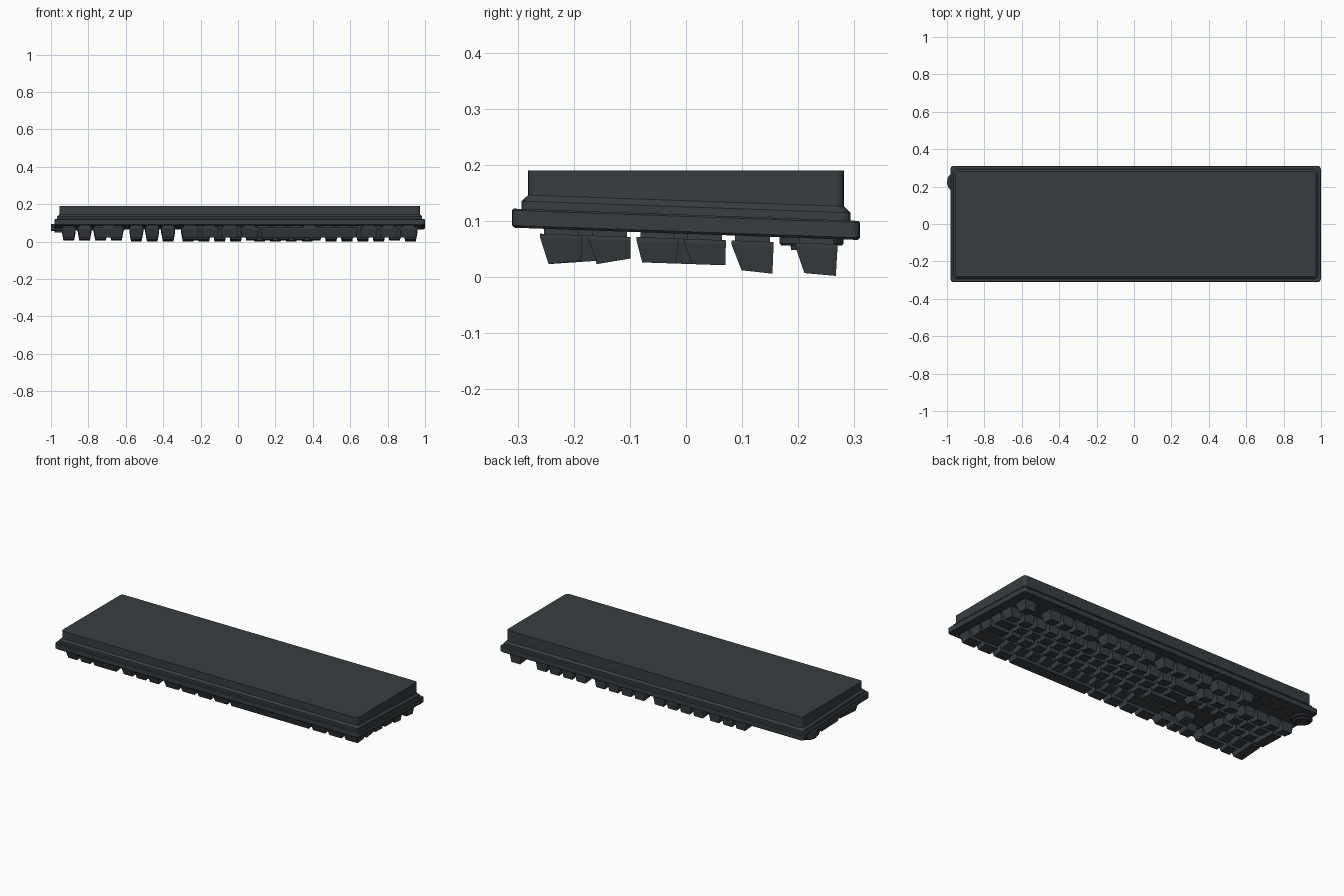
import bpy, bmesh, math

if "Cube" in bpy.data.objects:
    bpy.data.objects.remove(bpy.data.objects["Cube"])

U = 0.085            # key pitch
X0 = 0.965           # edge where the layout starts (mirrored in x)
CX = 0.009           # body centre in x
TILT = -0.0355       # slope of the key plate along y

mat = bpy.data.materials.new("dark_slate")
mat.diffuse_color = (0.04, 0.047, 0.052, 1)
mat.use_nodes = True
mat.node_tree.nodes["Principled BSDF"].inputs["Base Color"].default_value = mat.diffuse_color


def finish(bm, name):
    bmesh.ops.recalc_face_normals(bm, faces=bm.faces[:])
    me = bpy.data.meshes.new(name)
    bm.to_mesh(me)
    bm.free()
    ob = bpy.data.objects.new(name, me)
    me.materials.append(mat)
    bpy.context.collection.objects.link(ob)
    return ob


def loft(bm, rings):
    rings = [[bm.verts.new(p) for p in r] for r in rings]
    n = len(rings[0])
    for a, b in zip(rings, rings[1:]):
        for i in range(n):
            j = (i + 1) % n
            bm.faces.new((a[i], a[j], b[j], b[i]))
    bm.faces.new(rings[0])
    bm.faces.new(rings[-1])


def plate_z(y, z):
    return z + TILT * y


def rounded_rect(hx, hy, z, r=0.016, tilt=TILT, seg=4):
    pts = []
    for k, (sx, sy) in enumerate([(1, 1), (-1, 1), (-1, -1), (1, -1)]):
        for i in range(seg + 1):
            a = math.pi / 2 * (k + i / seg)
            x = sx * (hx - r) + r * math.cos(a)
            y = sy * (hy - r) + r * math.sin(a)
            pts.append((CX + x, y, z + tilt * y))
    return pts


# Case: tilted rim, chamfered step and flat underside block
bm = bmesh.new()
loft(bm, [rounded_rect(0.986, 0.306, 0.077),
          rounded_rect(0.990, 0.310, 0.081),
          rounded_rect(0.990, 0.310, 0.108),
          rounded_rect(0.987, 0.307, 0.111),
          rounded_rect(0.976, 0.293, 0.111),
          rounded_rect(0.976, 0.293, 0.125),
          rounded_rect(0.964, 0.2815, 0.136),
          rounded_rect(0.964, 0.2815, 0.19, tilt=0)])
finish(bm, "case")

# Row profiles: base front/back y, tip front/back y, tip front/back z
ROWS = {
    "function": (0.195, 0.270, 0.211, 0.267, 0.007, 0.002),
    "number": (0.081, 0.156, 0.099, 0.154, 0.012, 0.006),
    "upper": (-0.004, 0.071, 0.012, 0.070, 0.023, 0.021),
    "home": (-0.088, -0.013, -0.078, -0.018, 0.026, 0.024),
    "lower": (-0.174, -0.099, -0.159, -0.099, 0.023, 0.033),
    "bottom": (-0.260, -0.185, -0.245, -0.187, 0.023, 0.029),
}


def run(start, *widths):
    out = []
    for w in widths:
        out.append((start, w))
        start += w
    return out


ones = [1] * 20
nav = run(15.25, 1, 1, 1)
pad3 = run(18.5, 1, 1, 1)
LAYOUT = {
    "function": [(0, 1)] + run(2, *ones[:4]) + run(6.5, *ones[:4]) + run(11, *ones[:4]) + nav,
    "number": run(0, *ones[:13], 2) + nav + pad3 + [(21.5, 1)],
    "upper": run(0, 1.5, *ones[:12], 1.5) + nav + pad3,
    "home": run(0, 1.75, *ones[:11], 2.25) + pad3,
    "lower": run(0, 2.25, *ones[:10], 2.75) + [(16.25, 1)] + pad3,
    "bottom": run(0, 1.25, 1.25, 1.25, 6.25, 1.25, 1.25, 1.25, 1.25) + nav + run(18.5, 2, 1),
}


def rect(xa, xb, ya, yb, za, zb):
    return [(xa, ya, za), (xb, ya, za), (xb, yb, zb), (xa, yb, zb)]


def key(caps, switches, start, width, prof):
    b0, b1, t0, t1, z0, z1 = prof
    xb = X0 - start * U - 0.005
    xa = X0 - (start + width) * U + 0.005
    top = [plate_z(y, 0.077) for y in (b0, b1)]
    # cap: short straight skirt then taper to the tip
    loft(caps, [rect(xa, xb, b0, b1, top[0] - 0.009, top[1] - 0.009),
                rect(xa, xb, b0, b1, top[0] - 0.016, top[1] - 0.016),
                rect(xa + 0.009, xb - 0.009, t0, t1, z0, z1)])
    # switch housing under the cap
    cx, cy = (xa + xb) / 2, (b0 + b1) / 2
    h, z = 0.031, plate_z(cy, 0.077)
    loft(switches, [rect(cx - h, cx + h, cy - h, cy + h, z + 0.006, z + 0.004),
                    rect(cx - h, cx + h, cy - h, cy + h, z - 0.011, z - 0.013)])


# Keys, row by row
switches = bmesh.new()
for row, keys in LAYOUT.items():
    caps = bmesh.new()
    for s, w in keys:
        key(caps, switches, s, w, ROWS[row])
    finish(caps, row + "_row_keycaps")

# Double-height number pad keys
caps = bmesh.new()
for front, back in (("home", "upper"), ("bottom", "lower")):
    f, b = ROWS[front], ROWS[back]
    key(caps, switches, 21.5, 1, (f[0], b[1], f[2], b[3], f[4], b[5]))
finish(caps, "tall_pad_keycaps")
finish(switches, "key_switches")


# Volume knob and round buttons
def disc(name, x, y, r, levels, n=32):
    bm = bmesh.new()
    loft(bm, [[(x + r * k * math.cos(2 * math.pi * i / n),
                y + r * k * math.sin(2 * math.pi * i / n), z)
               for i in range(n)] for k, z in levels])
    ob = finish(bm, name)
    bpy.context.view_layer.objects.active = ob
    ob.select_set(True)
    bpy.ops.object.shade_smooth_by_angle(angle=math.radians(35))
    ob.select_set(False)


disc("volume_knob", -0.943, 0.224, 0.057,
     [(1, 0.095), (1, 0.060), (0.95, 0.056), (0.66, 0.056), (0.64, 0.048), (0.5, 0.048), (0.46, 0.054)])
for i in range(4):
    disc("media_button", -0.855 + 0.075 * i, 0.232, 0.024,
         [(1, 0.075), (1, 0.064), (0.88, 0.061)], 24)
